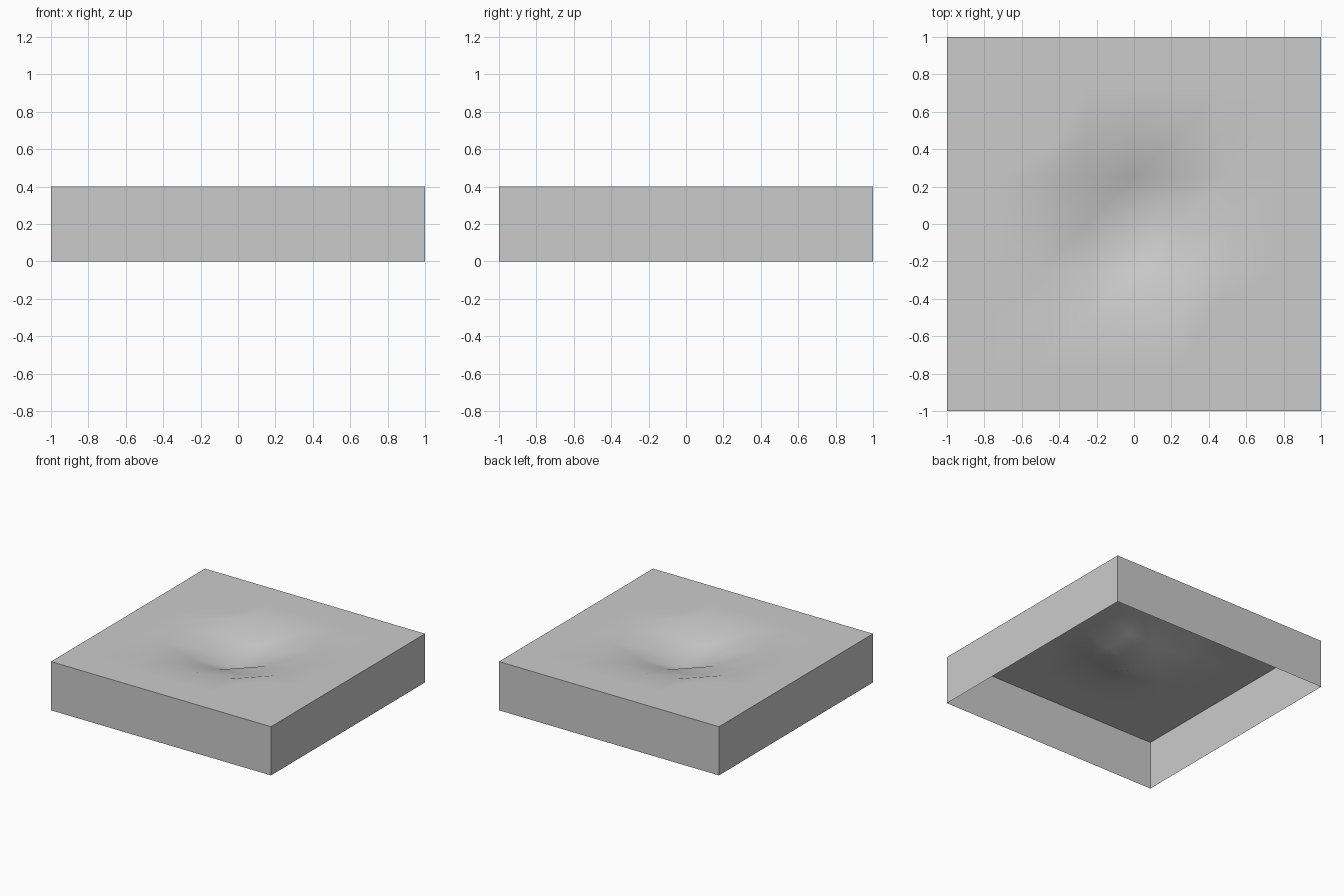
import bpy, bmesh

if "Cube" in bpy.data.objects:
    bpy.data.objects.remove(bpy.data.objects["Cube"])

HEIGHT, STEP, N = 0.4, 0.25, 4

# Rim points nudged off the regular grid to round the hollow
rim_shift = {(2, 2): (0.41, 0.44), (2, -2): (0.44, -0.43),
             (-2, -2): (-0.44, -0.42), (-2, 2): (-0.42, 0.43),
             (0, 2): (0, 0.54), (2, 0): (0.54, 0),
             (0, -2): (-0.01, -0.53), (-2, 0): (-0.555, 0.02)}
# Depth of the hollow by number of grid steps from the centre (|i| + |j|)
depth = {0: 0.18, 1: 0.085, 2: 0.065}


def material(name, grey):
    mat = bpy.data.materials.new(name)
    mat.diffuse_color = (grey, grey, grey, 1)
    mat.use_nodes = True
    mat.node_tree.nodes["Principled BSDF"].inputs["Base Color"].default_value = mat.diffuse_color
    return mat


def add_object(name, bm):
    mesh = bpy.data.meshes.new(name)
    bm.to_mesh(mesh)
    bm.free()
    obj = bpy.data.objects.new(name, mesh)
    bpy.context.collection.objects.link(obj)
    return obj


# Ground surface: smooth grid with a shallow hollow in the middle
bm = bmesh.new()
verts = {}
for i in range(-N, N + 1):
    for j in range(-N, N + 1):
        x, y = rim_shift.get((i, j), (i * STEP, j * STEP))
        inside = max(abs(i), abs(j)) < 2
        z = HEIGHT - (depth[abs(i) + abs(j)] if inside else 0)
        verts[i, j] = bm.verts.new((x, y, z))
for i in range(-N, N):
    for j in range(-N, N):
        a, b = verts[i, j], verts[i + 1, j]
        c, d = verts[i + 1, j + 1], verts[i, j + 1]
        for tri in ((a, b, c), (a, c, d)):
            face = bm.faces.new(tri)
            face.smooth = True
            face.material_index = int(-2 <= i < 2 and -2 <= j < 2)
ground = add_object("ground_with_hollow", bm)
ground.data.materials.append(material("ground_grey", 0.8))
ground.data.materials.append(material("hollow_grey", 0.6))

# Side walls: four flat faces, open underneath
bm = bmesh.new()
corners = [(-1, -1), (1, -1), (1, 1), (-1, 1)]
low = [bm.verts.new((x, y, 0)) for x, y in corners]
high = [bm.verts.new((x, y, HEIGHT)) for x, y in corners]
for k in range(4):
    n = (k + 1) % 4
    bm.faces.new((low[k], low[n], high[n], high[k]))
add_object("side_walls", bm)
